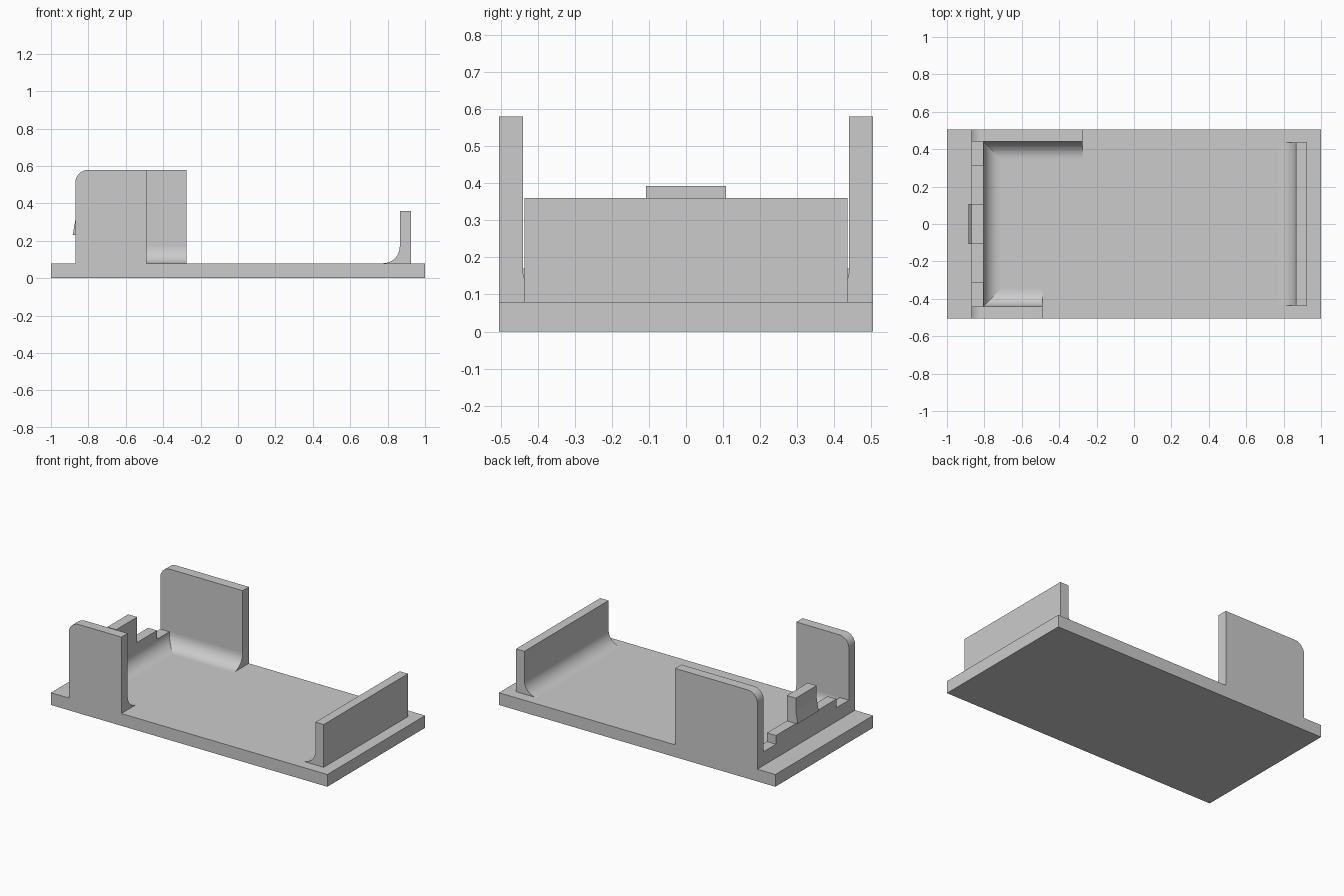
import bpy, bmesh, math
from mathutils import Vector

cube = bpy.data.objects.get("Cube")
if cube:
    bpy.data.objects.remove(cube, do_unlink=True)

grey = bpy.data.materials.new("plain grey")
grey.use_nodes = True
GREY = (0.6, 0.6, 0.6, 1)
grey.diffuse_color = GREY
grey.node_tree.nodes["Principled BSDF"].inputs["Base Color"].default_value = GREY

FLOOR = 0.08            # top of the base plate
HALF_Y = 0.505          # half depth of the base plate
INNER_Y = 0.44          # inner face of the side walls
END_OUT, END_IN = -0.87, -0.805
R = 0.09                # fillet radius


def prism(name, profile, axis, start, end, smooth=False):
    """Extrude a profile along x (profile in y, z) or along y (profile in x, z)."""
    def place(a, b, t):
        return Vector((t, a, b)) if axis == "x" else Vector((a, t, b))
    bm = bmesh.new()
    face = bm.faces.new([bm.verts.new(place(a, b, start)) for a, b in profile])
    moved = bmesh.ops.extrude_face_region(bm, geom=[face])["geom"]
    verts = [v for v in moved if isinstance(v, bmesh.types.BMVert)]
    bmesh.ops.translate(bm, verts=verts, vec=place(0, 0, end - start))
    bmesh.ops.recalc_face_normals(bm, faces=bm.faces)
    mesh = bpy.data.meshes.new(name)
    bm.to_mesh(mesh)
    bm.free()
    mesh.materials.append(grey)
    obj = bpy.data.objects.new(name, mesh)
    bpy.context.collection.objects.link(obj)
    if smooth:
        bpy.ops.object.select_all(action="DESELECT")
        obj.select_set(True)
        bpy.context.view_layer.objects.active = obj
        bpy.ops.object.shade_smooth_by_angle(angle=math.radians(30))
    return obj


def rect(a0, a1, b0, b1):
    return [(a0, b0), (a1, b0), (a1, b1), (a0, b1)]


def arc(ca, cb, radius, first, last, steps=12):
    angles = [math.radians(first + (last - first) * i / steps) for i in range(steps + 1)]
    return [(ca + radius * math.cos(t), cb + radius * math.sin(t)) for t in angles]


def fillet(name, wall, side, axis, start, end):
    """Concave fillet from the floor up a wall face; side is the way it spreads."""
    curve = arc(0, FLOOR + R, R, 180, 270)
    profile = [(wall, FLOOR)] + [(wall + side * (R + a), b) for a, b in curve]
    prism(name, profile, axis, start, end, smooth=True)


# Base plate
prism("base_plate", rect(-1, 1, 0, FLOOR), "y", -HALF_Y, HALF_Y)

# Side walls with one rounded top corner, and their fillets
TOP, CORNER = 0.58, 0.07
for name, side, x_end in (("front", -1, -0.49), ("back", 1, -0.275)):
    outline = [(END_OUT, FLOOR), (x_end, FLOOR), (x_end, TOP)]
    outline += arc(END_OUT + CORNER, TOP - CORNER, CORNER, 90, 180)
    prism(name + "_side_wall", outline, "y", side * INNER_Y, side * HALF_Y, smooth=True)
    fillet(name + "_side_fillet", side * INNER_Y, -side, "x", END_IN, x_end)

# Stepped end wall with a central tab
steps = [(INNER_Y, 0.17), (0.313, 0.227), (0.108, 0.393)]
half = []
for i, (y, z) in enumerate(steps):
    half += [(y, steps[i - 1][1] if i else FLOOR), (y, z)]
outline = half + [(-y, z) for y, z in reversed(half)]
prism("end_wall", outline, "x", END_OUT, END_IN)
fillet("end_wall_fillet", END_IN, 1, "y", -INNER_Y, INNER_Y)

# Wedge catch on the outside of the tab
prism("tab_catch", [(END_OUT, 0.23), (END_OUT, 0.31), (END_OUT - 0.014, 0.23)],
      "y", -0.108, 0.108)

# Plain stop plate at the other end
prism("stop_plate", rect(0.865, 0.925, FLOOR, 0.36), "y", -0.435, 0.435)
fillet("stop_plate_fillet", 0.865, -1, "y", -0.435, 0.435)
